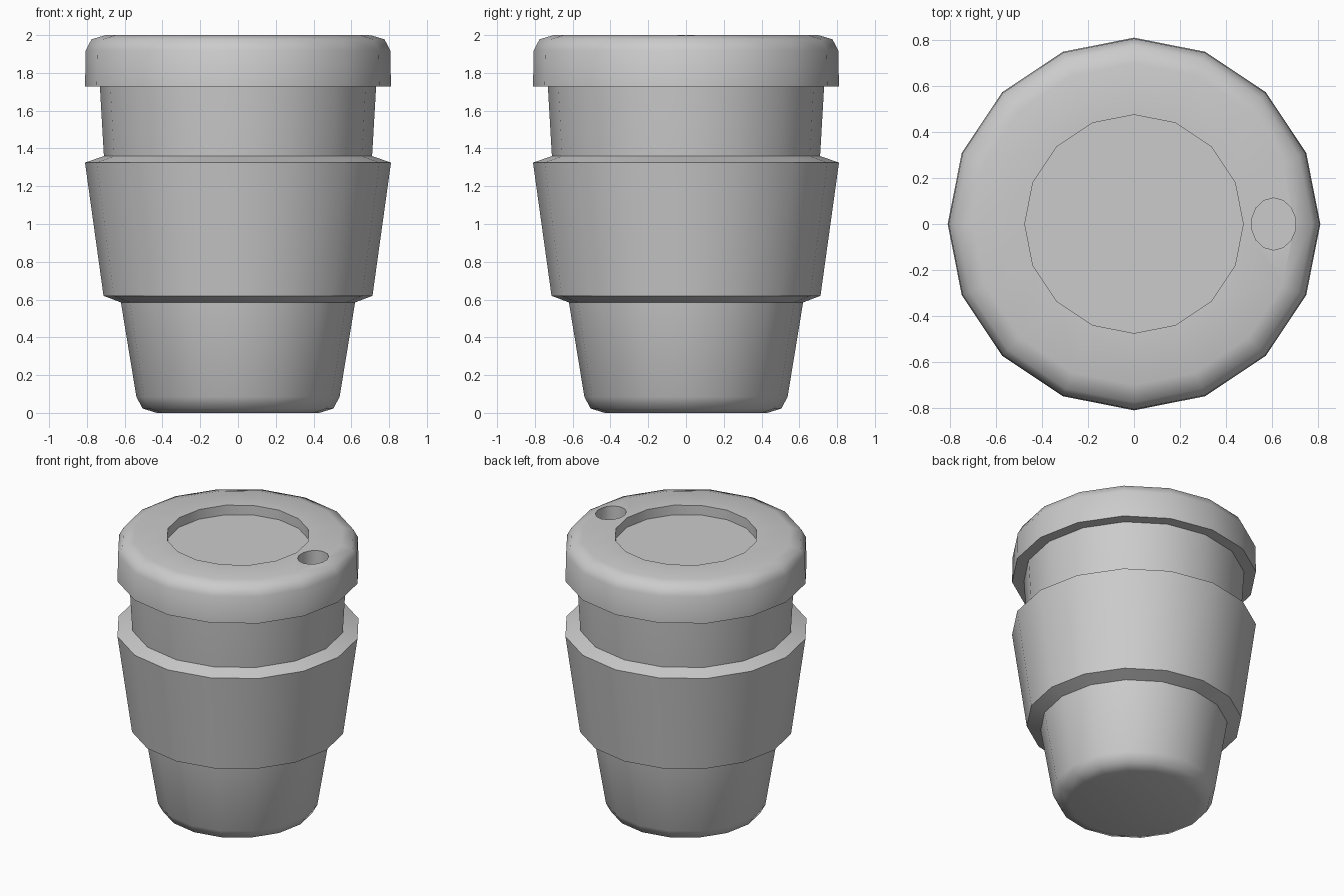
import bpy, bmesh, math

cube = bpy.data.objects.get("Cube")
if cube:
    bpy.data.objects.remove(cube, do_unlink=True)

SIDES = 16

grey = bpy.data.materials.new("light_grey")
grey.use_nodes = True
grey.diffuse_color = (0.6, 0.6, 0.6, 1)
grey.node_tree.nodes["Principled BSDF"].inputs["Base Color"].default_value = (0.6, 0.6, 0.6, 1)


def lathe(name, profile, closed=False):
    """Turn (radius, height) points about z; open profiles get end caps."""
    bm = bmesh.new()
    rings = []
    for r, z in profile:
        rings.append([bm.verts.new((r * math.cos(2 * math.pi * i / SIDES),
                                    r * math.sin(2 * math.pi * i / SIDES), z))
                      for i in range(SIDES)])
    pairs = list(zip(rings, rings[1:]))
    if closed:
        pairs.append((rings[-1], rings[0]))
    else:
        bm.faces.new(rings[0])
        bm.faces.new(rings[-1])
    for a, b in pairs:
        for i in range(SIDES):
            j = (i + 1) % SIDES
            bm.faces.new((a[i], a[j], b[j], b[i]))
    bmesh.ops.recalc_face_normals(bm, faces=bm.faces)
    mesh = bpy.data.meshes.new(name)
    bm.to_mesh(mesh)
    bm.free()
    mesh.materials.append(grey)
    obj = bpy.data.objects.new(name, mesh)
    bpy.context.collection.objects.link(obj)
    return obj


def activate(obj):
    bpy.ops.object.select_all(action='DESELECT')
    obj.select_set(True)
    bpy.context.view_layer.objects.active = obj


# Tapered cup with a rounded foot
cup = lathe("cup", [(0.43, 0), (0.505, 0.023), (0.538, 0.085), (0.62, 0.585),
                    (0.71, 1.36), (0.732, 1.74)])

# Grip sleeve with sloping shoulders
sleeve = lathe("sleeve", [(0.60, 0.577), (0.712, 0.62), (0.81, 1.325),
                          (0.70, 1.363)], closed=True)

# Lid with a rounded rim and a round recess in the top
lid = lathe("lid", [(0.475, 1.93), (0.475, 2.0), (0.70, 2.0), (0.775, 1.978),
                    (0.806, 1.92), (0.81, 1.727), (0.70, 1.727)])

# Oval drinking hole cut into the lid
bpy.ops.mesh.primitive_cylinder_add(vertices=14, radius=1, depth=0.4,
                                    location=(0.607, 0, 2.0))
cutter = bpy.context.object
cutter.name = "hole_cutter"
cutter.scale = (0.097, 0.113, 1)
cutter.hide_render = True
cutter.data.materials.append(grey)
activate(lid)
cut = lid.modifiers.new("drinking_hole", 'BOOLEAN')
cut.operation = 'DIFFERENCE'
cut.solver = 'EXACT'
cut.object = cutter
bpy.ops.object.modifier_apply(modifier=cut.name)
bpy.data.objects.remove(cutter, do_unlink=True)

# Smooth sides with sharp rims
for part in (cup, sleeve, lid):
    activate(part)
    bpy.ops.object.shade_smooth_by_angle(angle=math.radians(50))
